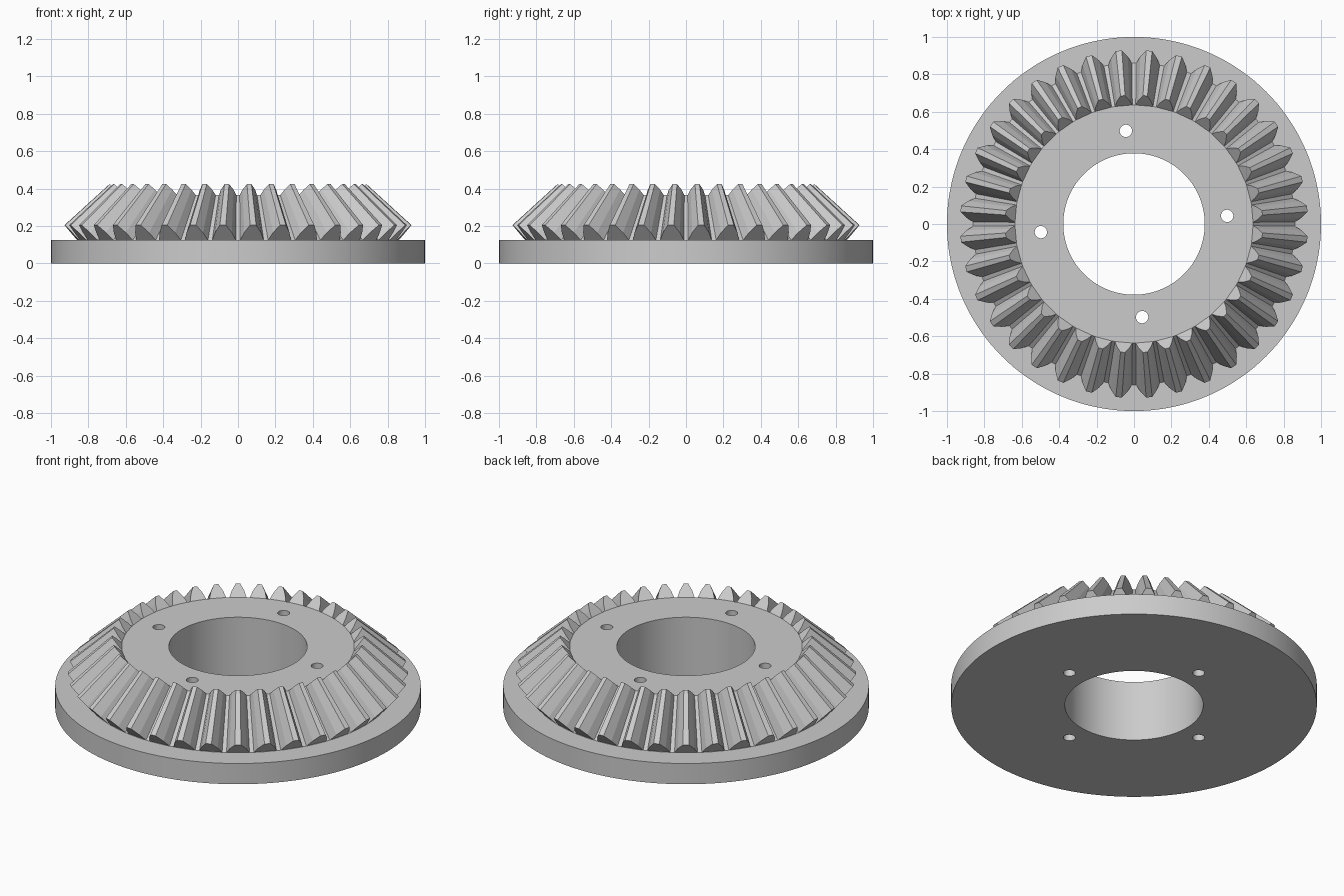
import bpy
import bmesh
from math import sin, cos, radians, pi

if "Cube" in bpy.data.objects:
    bpy.data.objects.remove(bpy.data.objects["Cube"], do_unlink=True)

TEETH = 36
SEGMENTS = 144
APEX = 1.05            # height where all tooth lines converge on the axis
INNER = 0.74           # inner tooth end, as a scale towards the apex
ROOT = (0.86, 0.125)   # radius, height of the outer tooth root
TIP = (0.93, 0.205)    # radius, height of the outer tooth tip

steel = bpy.data.materials.new("grey_steel")
steel.use_nodes = True
steel.diffuse_color = (0.6, 0.6, 0.6, 1)
steel.node_tree.nodes["Principled BSDF"].inputs["Base Color"].default_value = (0.6, 0.6, 0.6, 1)


def make_object(name, bm):
    bmesh.ops.recalc_face_normals(bm, faces=bm.faces)
    mesh = bpy.data.meshes.new(name)
    bm.to_mesh(mesh)
    bm.free()
    mesh.materials.append(steel)
    obj = bpy.data.objects.new(name, mesh)
    bpy.context.collection.objects.link(obj)
    return obj


def polar(radius, angle, z):
    return (radius * cos(angle), radius * sin(angle), z)


def loft(bm, rings, close=False):
    """Join closed rings of vertices with quads."""
    pairs = list(zip(rings, rings[1:]))
    if close:
        pairs.append((rings[-1], rings[0]))
    for a, b in pairs:
        for i in range(len(a)):
            j = (i + 1) % len(a)
            bm.faces.new((a[i], a[j], b[j], b[i]))


def lathe(name, profile):
    bm = bmesh.new()
    rings = [[bm.verts.new(polar(r, 2 * pi * i / SEGMENTS, z)) for i in range(SEGMENTS)]
             for r, z in profile]
    loft(bm, rings, close=True)
    return make_object(name, bm)


# Flange and hub with the centre bore
root_inner = (ROOT[0] * INNER, APEX + (ROOT[1] - APEX) * INNER)
body = lathe("gear_body", [(0.378, 0), (1, 0), (1, 0.125), ROOT,
                           root_inner, (0.378, root_inner[1])])

# Four bolt holes
bm = bmesh.new()
for k in range(4):
    angle = radians(5 + 90 * k)
    hole = bmesh.ops.create_cone(bm, cap_ends=True, segments=32, radius1=0.033,
                                 radius2=0.033, depth=1)
    bmesh.ops.translate(bm, verts=hole["verts"], vec=polar(0.5, angle, 0.2))
cutter = make_object("bolt_hole_cutter", bm)
cutter.hide_render = True

cut = body.modifiers.new("bolt_holes", "BOOLEAN")
cut.operation = "DIFFERENCE"
cut.solver = "EXACT"
cut.object = cutter
bpy.ops.object.select_all(action="DESELECT")
body.select_set(True)
bpy.context.view_layer.objects.active = body
bpy.ops.object.modifier_apply(modifier=cut.name)
bpy.data.objects.remove(cutter, do_unlink=True)
bpy.ops.object.shade_smooth_by_angle(angle=radians(25))

# Straight bevel teeth: half-profile as (half angle in degrees, height share)
half = [(4.4, -0.1), (4.2, 0), (2.9, 0.5), (1.0, 1)]
section = half + [(-a, t) for a, t in reversed(half)]

bm = bmesh.new()
for k in range(TEETH):
    middle = 2 * pi * (k + 0.5) / TEETH
    ends = []
    for scale in (1, INNER):
        ring = []
        for a, t in section:
            r = ROOT[0] + (TIP[0] - ROOT[0]) * t
            z = ROOT[1] + (TIP[1] - ROOT[1]) * t
            ring.append(bm.verts.new(polar(r * scale, middle + radians(a),
                                           APEX + (z - APEX) * scale)))
        ends.append(ring)
        bm.faces.new(ring)
    loft(bm, ends)
make_object("gear_teeth", bm)
